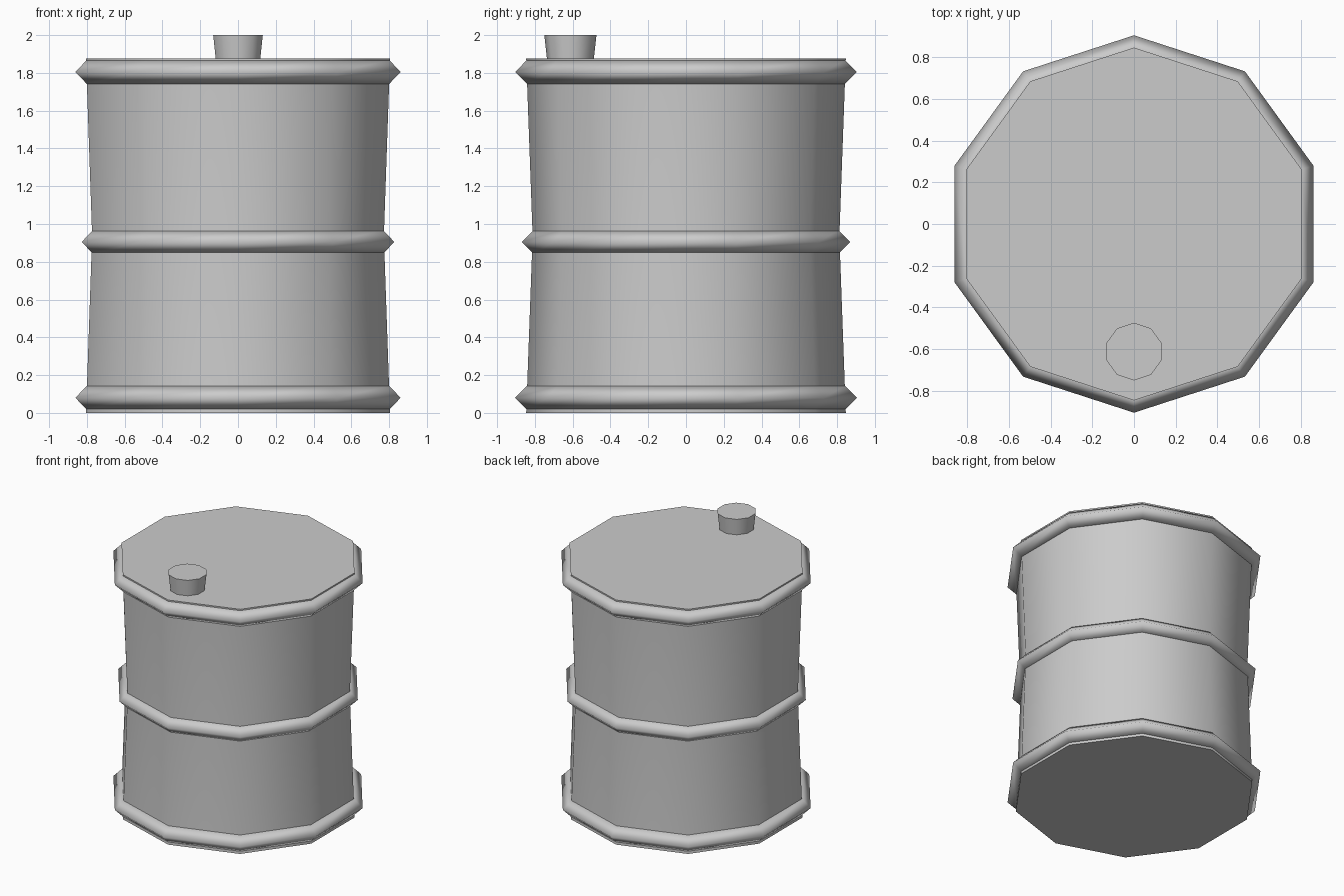
import bpy, bmesh, math

if "Cube" in bpy.data.objects:
    bpy.data.objects.remove(bpy.data.objects["Cube"])

SIDES = 10


def lathe(name, profile, closed=False, center=(0, 0), angle=40):
    """Turn (radius, z) points into a ten-sided solid with a corner facing the front."""
    bm = bmesh.new()
    loops = []
    for r, z in profile:
        loops.append([bm.verts.new((center[0] + r * math.sin(2 * math.pi * i / SIDES),
                                    center[1] - r * math.cos(2 * math.pi * i / SIDES), z))
                      for i in range(SIDES)])
    pairs = list(zip(loops, loops[1:]))
    if closed:
        pairs.append((loops[-1], loops[0]))
    else:
        bm.faces.new(loops[0][::-1])
        bm.faces.new(loops[-1])
    for low, high in pairs:
        for i in range(SIDES):
            j = (i + 1) % SIDES
            bm.faces.new((low[i], low[j], high[j], high[i]))
    bmesh.ops.recalc_face_normals(bm, faces=bm.faces)
    mesh = bpy.data.meshes.new(name)
    bm.to_mesh(mesh)
    bm.free()
    obj = bpy.data.objects.new(name, mesh)
    bpy.context.collection.objects.link(obj)
    bpy.ops.object.select_all(action='DESELECT')
    obj.select_set(True)
    bpy.context.view_layer.objects.active = obj
    bpy.ops.object.shade_smooth_by_angle(angle=math.radians(angle))
    return obj


# Drum body, slightly narrowed at the waist
lathe("barrel_body", [(0.846, 0), (0.812, 0.937), (0.846, 1.875)])

# Hoops with a diamond cross-section
t = 0.063
for name, r, z in (("bottom_hoop", 0.842, 0.08),
                   ("middle_hoop", 0.807, 0.905),
                   ("top_hoop", 0.842, 1.805)):
    lathe(name, [(r + t, z), (r, z + t), (r - t, z), (r, z - t)], closed=True, angle=100)

# Flared filler cap near the front of the lid
lathe("filler_cap", [(0.123, 1.865), (0.138, 2.0)], center=(0, -0.612))
